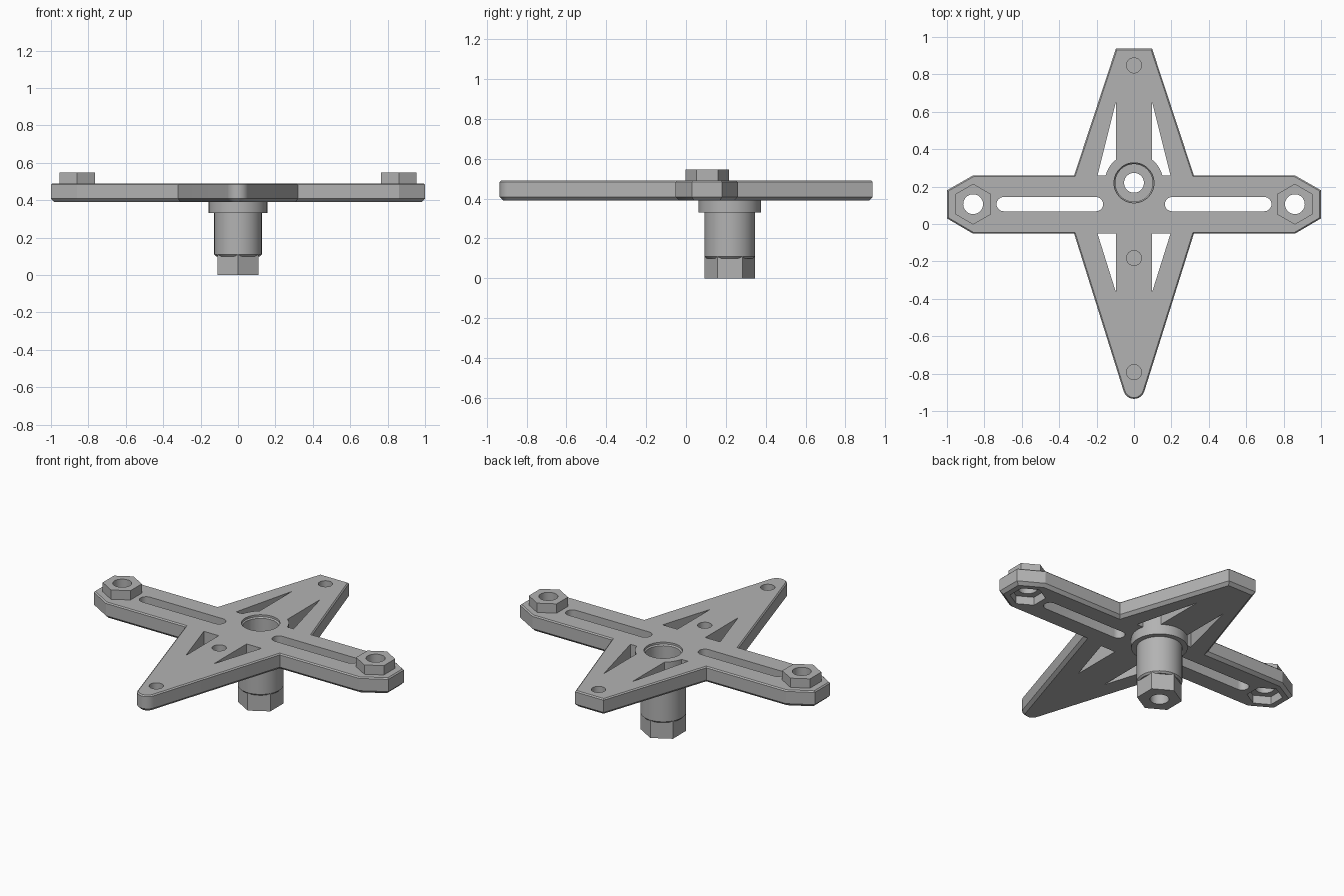
import bpy, bmesh
from math import sin, cos, pi, radians

cube = bpy.data.objects.get("Cube")
if cube:
    bpy.data.objects.remove(cube, do_unlink=True)

grey = bpy.data.materials.new("mid grey")
grey.use_nodes = True
colour = (0.45, 0.45, 0.45, 1)
grey.diffuse_color = colour
grey.node_tree.nodes["Principled BSDF"].inputs["Base Color"].default_value = colour

TOP, UNDER = 0.49, 0.39
HUB_Y, ARM_Y, NUT_X = 0.22, 0.106, 0.86


def ngon(x, y, r, n=48):
    """Regular polygon with a corner pointing along +y."""
    return [(x + r * cos(pi / 2 + 2 * pi * i / n), y + r * sin(pi / 2 + 2 * pi * i / n))
            for i in range(n)]


def arc(x, y, r, a0, a1, n=12):
    return [(x + r * cos(radians(a0 + (a1 - a0) * i / n)),
             y + r * sin(radians(a0 + (a1 - a0) * i / n))) for i in range(n + 1)]


def prism(name, points, z0, z1, low_bevel=0, high_bevel=0):
    """Extrude an outline from z0 to z1, with optional chamfered rims."""
    bm = bmesh.new()
    low = [bm.verts.new((x, y, z0)) for x, y in points]
    high = [bm.verts.new((x, y, z1)) for x, y in points]
    n = len(points)
    bm.faces.new(low)
    bm.faces.new(high)
    for i in range(n):
        bm.faces.new((low[i], low[(i + 1) % n], high[(i + 1) % n], high[i]))
    bmesh.ops.recalc_face_normals(bm, faces=bm.faces)
    for z, size in ((z0, low_bevel), (z1, high_bevel)):
        if size:
            rim = [e for e in bm.edges if all(abs(v.co.z - z) < 1e-5 for v in e.verts)]
            bmesh.ops.bevel(bm, geom=rim, offset=size, segments=1, affect='EDGES')
    mesh = bpy.data.meshes.new(name)
    bm.to_mesh(mesh)
    bm.free()
    mesh.materials.append(grey)
    obj = bpy.data.objects.new(name, mesh)
    bpy.context.collection.objects.link(obj)
    return obj


def combine(target, tool, operation='DIFFERENCE'):
    """Apply a boolean and discard the tool."""
    mod = target.modifiers.new("shape", 'BOOLEAN')
    mod.operation, mod.solver, mod.object = operation, 'EXACT', tool
    bpy.ops.object.select_all(action='DESELECT')
    bpy.context.view_layer.objects.active = target
    target.select_set(True)
    bpy.ops.object.modifier_apply(modifier=mod.name)
    bpy.data.objects.remove(tool, do_unlink=True)


def cut(target, points, z0, z1):
    combine(target, prism("cutter", points, z0, z1))


# Cross-shaped plate: right half outline, mirrored to the left
half = [(0.097, 0.937), (0.32, 0.26), (0.86, 0.26), (1.0, 0.18), (1.0, 0.03),
        (0.86, -0.052), (0.32, -0.052)]
tip = arc(0, -0.877, 0.058, -17, -163)
outline = half + tip + [(-x, y) for x, y in reversed(half)]
plate = prism("cross_plate", outline, UNDER, TOP, low_bevel=0.018, high_bevel=0.007)

# Openings in the arms and braces
for s in (-1, 1):
    slot = arc(s * 0.45 + 0.247, ARM_Y, 0.038, -90, 90) + arc(s * 0.45 - 0.247, ARM_Y, 0.038, 90, 270)
    cut(plate, slot, 0.3, 0.6)
    cut(plate, [(s * 0.095, 0.66), (s * 0.095, 0.26), (s * 0.195, 0.26)], 0.3, 0.6)
    cut(plate, [(s * 0.095, -0.37), (s * 0.095, -0.052), (s * 0.195, -0.052)], 0.3, 0.6)

# Blind pin holes along the spine
for y in (0.848, -0.182, -0.792):
    cut(plate, ngon(0, y, 0.04, 32), 0.43, 0.6)

# Hub under the plate: flange, barrel and hexagonal end
combine(plate, prism("flange", ngon(0, HUB_Y, 0.157, 64), 0.33, TOP), 'UNION')
combine(plate, prism("barrel", ngon(0, HUB_Y, 0.127, 64), 0.1, 0.4, low_bevel=0.01), 'UNION')
combine(plate, prism("hex_end", ngon(0, HUB_Y, 0.126, 6), 0, 0.2), 'UNION')
cut(plate, ngon(0, HUB_Y, 0.1, 64), 0.15, 0.6)
cut(plate, ngon(0, HUB_Y, 0.053), -0.1, 0.3)
combine(plate, prism("rim_chamfer", ngon(0, HUB_Y, 0.107, 64), 0.47, TOP + 0.001, low_bevel=0.008))

# Arm ends: through hole, hexagonal pocket below and raised nut above
for side, s in (("right", -1), ("left", 1)):
    bore = ngon(s * NUT_X, ARM_Y, 0.053)
    cut(plate, bore, 0.3, 0.6)
    cut(plate, ngon(s * NUT_X, ARM_Y, 0.1, 6), 0.3, 0.44)
    nut = prism(side + "_nut", ngon(s * NUT_X, ARM_Y, 0.109, 6), TOP, 0.547)
    cut(nut, bore, 0.4, 0.7)

# Smooth the round walls, keep the corners crisp
for obj in list(bpy.context.scene.objects):
    if obj.type == 'MESH' and obj.name in ("cross_plate", "left_nut", "right_nut"):
        bpy.ops.object.select_all(action='DESELECT')
        obj.select_set(True)
        bpy.context.view_layer.objects.active = obj
        bpy.ops.object.shade_smooth_by_angle(angle=radians(25))
